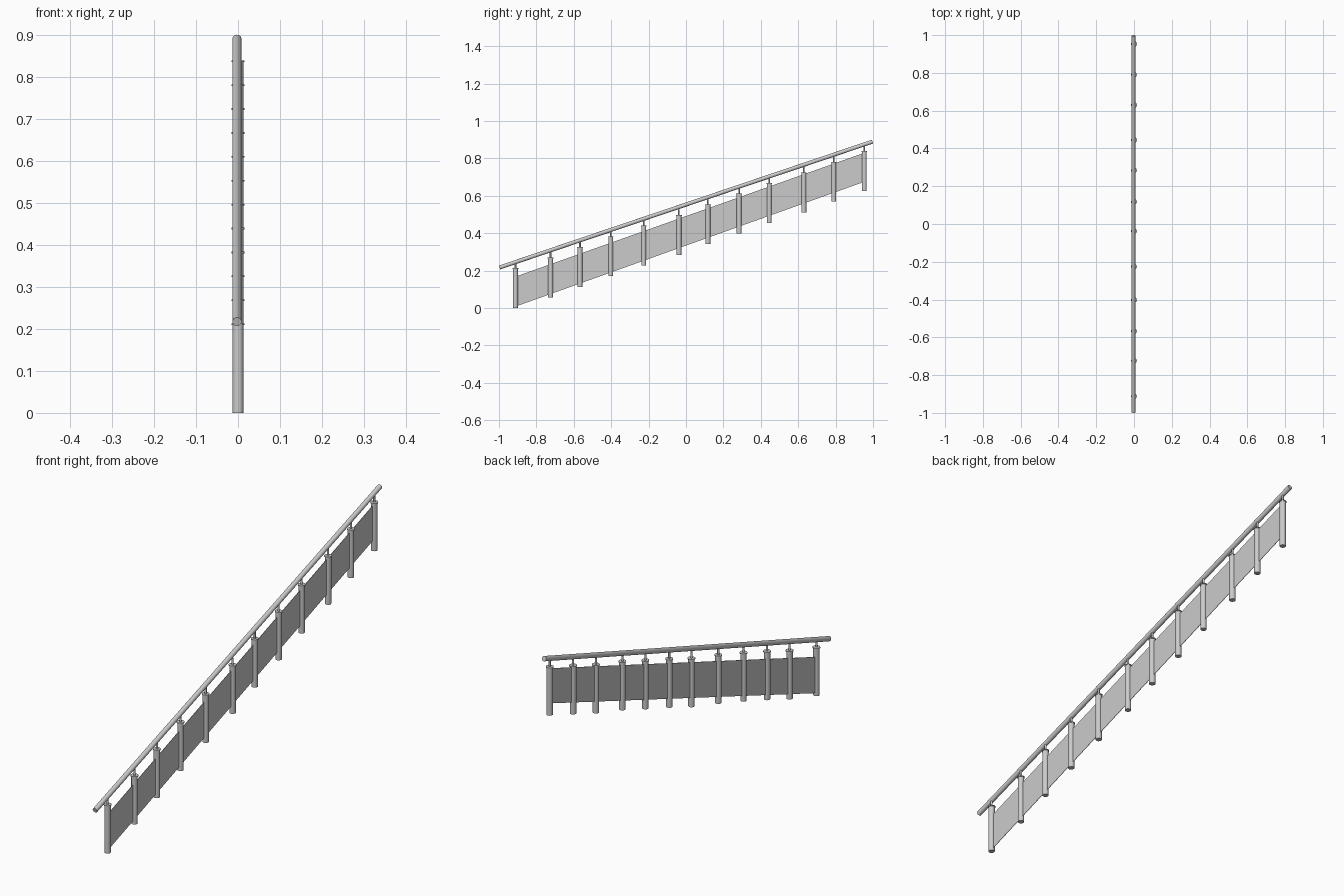
import bpy, bmesh
from mathutils import Vector

if "Cube" in bpy.data.objects:
    bpy.data.objects.remove(bpy.data.objects["Cube"])


def cylinder(name, a, b, radius, sides=24):
    """Smooth capped cylinder between two points."""
    a, b = Vector(a), Vector(b)
    axis = b - a
    bpy.ops.mesh.primitive_cylinder_add(vertices=sides, radius=radius, depth=axis.length,
                                        location=(a + b) / 2,
                                        rotation=axis.to_track_quat('Z', 'Y').to_euler())
    ob = bpy.context.object
    ob.name = name
    bpy.ops.object.shade_smooth_by_angle()
    return ob


# Post positions along the slope; their heights climb in even steps
POST_Y = [-0.912, -0.724, -0.567, -0.402, -0.226, -0.038,
          0.117, 0.284, 0.445, 0.63, 0.79, 0.953]
STEP, POST_H = 0.0569, 0.21

# Sloping handrail
cylinder("handrail", (-0.0025, -0.9966, 0.217), (-0.0025, 0.9966, 0.8898), 0.0107)

# Posts, each with a thin disc cap and a pin up to the rail
for i, y in enumerate(POST_Y):
    z = i * STEP
    top = z + POST_H
    cylinder(f"post_{i + 1}", (0, y, z), (0, y, top), 0.013)
    cylinder(f"post_cap_{i + 1}", (0, y, top - 0.001), (0, y, top + 0.003), 0.0155)
    cylinder(f"rail_pin_{i + 1}", (0, y, top), (0, y, top + 0.032), 0.0045, 16)

# Thin infill panel running through the posts
profile = [(POST_Y[0], 0.008), (POST_Y[-1], 0.675), (POST_Y[-1], 0.83), (POST_Y[0], 0.168)]
bm = bmesh.new()
face = bm.faces.new([bm.verts.new((-0.001, y, z)) for y, z in profile])
ext = bmesh.ops.extrude_face_region(bm, geom=[face])
bmesh.ops.translate(bm, vec=(0.002, 0, 0),
                    verts=[g for g in ext["geom"] if isinstance(g, bmesh.types.BMVert)])
bmesh.ops.recalc_face_normals(bm, faces=bm.faces)
mesh = bpy.data.meshes.new("infill_panel")
bm.to_mesh(mesh)
bm.free()
bpy.context.collection.objects.link(bpy.data.objects.new("infill_panel", mesh))
